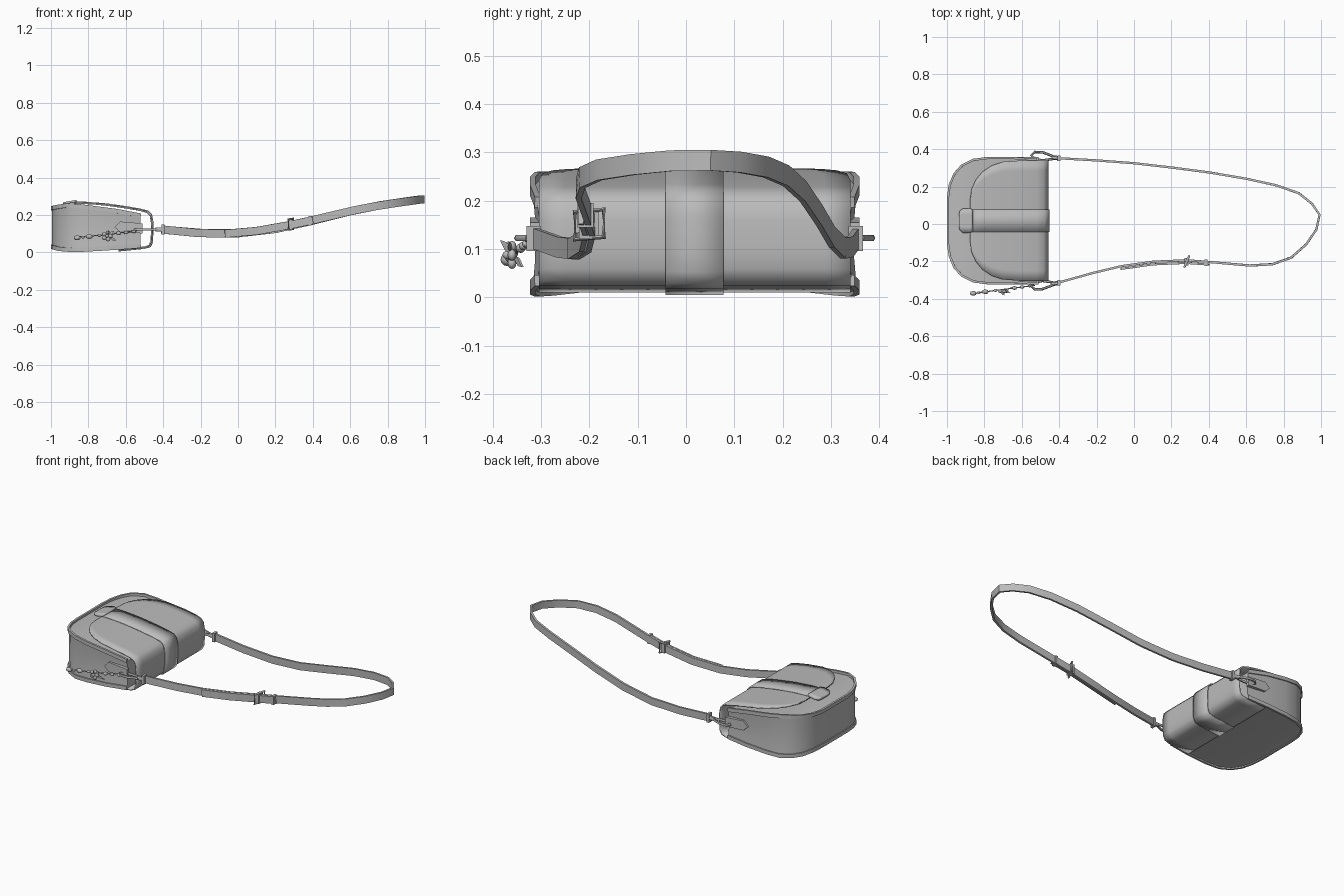
import bpy, bmesh, math
from mathutils import Vector

old = bpy.data.objects.get("Cube")
if old:
    bpy.data.objects.remove(old, do_unlink=True)

grey = bpy.data.materials.new("plain grey")
grey.use_nodes = True
grey.diffuse_color = (0.5, 0.5, 0.5, 1)
grey.node_tree.nodes["Principled BSDF"].inputs["Base Color"].default_value = (0.5, 0.5, 0.5, 1)
MID = 0.018  # the bag's own centre line in y


def finish(name, bm, angle=35):
    bmesh.ops.recalc_face_normals(bm, faces=bm.faces)
    mesh = bpy.data.meshes.new(name)
    bm.to_mesh(mesh)
    bm.free()
    ob = bpy.data.objects.new(name, mesh)
    bpy.context.collection.objects.link(ob)
    mesh.materials.append(grey)
    bpy.ops.object.select_all(action='DESELECT')
    ob.select_set(True)
    bpy.context.view_layer.objects.active = ob
    bpy.ops.object.shade_smooth_by_angle(angle=math.radians(angle))
    return ob


def loft(name, rings, closed=False, caps=True, wrap=True, angle=35):
    """Skin a list of point rings."""
    bm = bmesh.new()
    rows = [[bm.verts.new(p) for p in r] for r in rings]
    n = len(rows[0])
    for a, b in zip(rows, rows[1:] + (rows[:1] if closed else [])):
        for i in range(n if wrap else n - 1):
            j = (i + 1) % n
            bm.faces.new((a[i], a[j], b[j], b[i]))
    if caps and not closed:
        bm.faces.new(rows[0])
        bm.faces.new(rows[-1])
    return finish(name, bm, angle)


def ribbon(name, path, height, thick, closed=False):
    """Upright band along a path."""
    pts = [Vector(p) for p in path]
    rings = []
    for i, p in enumerate(pts):
        a = pts[i - 1] if i or closed else p
        b = pts[(i + 1) % len(pts)] if i < len(pts) - 1 or closed else p
        t = (b - a).normalized()
        side = t.cross(Vector((0, 0, 1))).normalized()
        up = side.cross(t) * height / 2
        side *= thick / 2
        rings.append([p + side + up, p - side + up, p - side - up, p + side - up])
    return loft(name, rings, closed)


def wire(name, path, radius, closed=False):
    """Round rod along a path."""
    pts = [Vector(p) for p in path]
    rings = []
    for i, p in enumerate(pts):
        a = pts[i - 1] if i or closed else p
        b = pts[(i + 1) % len(pts)] if i < len(pts) - 1 or closed else p
        t = (b - a).normalized()
        u = t.orthogonal() if abs(t.z) > 0.9 else t.cross(Vector((0, 0, 1)))
        u.normalize()
        v = t.cross(u)
        rings.append([p + (u * math.cos(k * math.pi / 3) + v * math.sin(k * math.pi / 3)) * radius
                      for k in range(6)])
    return loft(name, rings, closed, angle=60)


def box(name, centre, size):
    bm = bmesh.new()
    bmesh.ops.create_cube(bm, size=1)
    for v in bm.verts:
        v.co = Vector(centre) + Vector(a * b for a, b in zip(v.co, size))
    return finish(name, bm)


def bead(name, centre, size):
    bm = bmesh.new()
    bmesh.ops.create_uvsphere(bm, u_segments=8, v_segments=6, radius=1)
    for v in bm.verts:
        v.co = Vector(centre) + Vector(a * b for a, b in zip(v.co, size))
    return finish(name, bm, 60)


def sheet(name, rows, thick, columns=12):
    """Skin wrapped along an x,z profile; each row has its own half width."""
    rings = [[(x, MID + w * (2 * i / columns - 1), z) for i in range(columns + 1)]
             for x, z, w in rows]
    ob = loft(name, rings, caps=False, wrap=False, angle=50)
    mod = ob.modifiers.new("thickness", 'SOLIDIFY')
    mod.thickness = thick
    mod.offset = 0
    return ob


# Bag body: x, half width, bottom, top
STATIONS = [(-0.995, 0.12, 0.02, 0.243), (-0.985, 0.19, 0.016, 0.247), (-0.96, 0.25, 0.009, 0.252),
            (-0.92, 0.295, 0.004, 0.258), (-0.86, 0.325, 0.002, 0.257), (-0.78, 0.335, 0.006, 0.247),
            (-0.65, 0.335, 0.014, 0.23), (-0.52, 0.325, 0.024, 0.205)]
rings = []
for x, w, lo, hi in STATIONS:
    lo, hi = lo + 0.008, hi - 0.012
    half = [(w * 0.5, lo), (w, lo), (w * 0.985, lo + 0.3 * (hi - lo)),
            (w * 0.985, lo + 0.7 * (hi - lo)), (w, hi), (w * 0.5, hi)]
    rings.append([(x, MID + y, z) for y, z in half] + [(x, MID - y, z) for y, z in reversed(half)])
loft("bag_body", rings, angle=40)

# Raised edge around the front and back panels
for name, k, shift in (("front_rim", 3, -0.008), ("back_rim", 2, 0.011)):
    path = [(s[0], MID + s[1], s[k] + shift) for s in reversed(STATIONS)]
    path += [(s[0], MID - s[1], s[k] + shift) for s in STATIONS]
    ribbon(name, path, 0.022, 0.012)

# Flap wrapping from the front panel round the top of the bag to the back
WRAP = [(-0.6, 0.239), (-0.52, 0.225), (-0.485, 0.214), (-0.468, 0.195), (-0.462, 0.16), (-0.462, 0.1),
        (-0.464, 0.06), (-0.475, 0.037), (-0.5, 0.028), (-0.56, 0.022), (-0.64, 0.014)]
flap = [(-0.875, 0.262, 0.12), (-0.868, 0.263, 0.17), (-0.845, 0.263, 0.22), (-0.81, 0.262, 0.262),
        (-0.76, 0.259, 0.295), (-0.7, 0.253, 0.315)]
sheet("flap", flap + [(x, z, 0.322) for x, z in WRAP], 0.008)

# Central band over the flap, with its closing tab
band = [(-0.88, 0.268), (-0.81, 0.268), (-0.7, 0.259)]
band += [(x + (0.006 if x > -0.49 else 0), z + (0.006 if z > 0.1 else -0.006)) for x, z in WRAP]
sheet("centre_band", [(x, z, 0.06) for x, z in band], 0.006, 2)
tab = [(-0.935, 0.262, 0.035), (-0.93, 0.263, 0.052), (-0.915, 0.266, 0.065),
       (-0.875, 0.273, 0.065), (-0.862, 0.274, 0.058)]
sheet("closing_tab", tab, 0.012, 4)

# Fittings on both ends of the bag
for label, s in (("left", 1), ("right", -1)):
    def at(x, y, z):
        return (x, MID + s * y, z)
    patch = [(-0.66, 0.135), (-0.63, 0.165), (-0.51, 0.155), (-0.51, 0.102), (-0.63, 0.107)]
    loft(label + "_side_patch", [[at(x, y, z) for x, z in patch] for y in (0.322, 0.341)])
    ring = [(-0.55, 0.35), (-0.53, 0.367), (-0.49, 0.366), (-0.435, 0.345), (-0.435, 0.33),
            (-0.49, 0.322), (-0.53, 0.33)]
    wire(label + "_clasp", [at(x, y, 0.123) for x, y in ring], 0.007, True)
    wire(label + "_swivel", [at(-0.44, 0.338, 0.123), at(-0.395, 0.333, 0.122)], 0.012)
    box(label + "_strap_end", at(-0.4, 0.333, 0.122), (0.016, 0.03, 0.052))

# Shoulder strap
strap = [(-0.41, 0.352, 0.122), (-0.2, 0.34, 0.105), (0, 0.325, 0.102), (0.2, 0.302, 0.125),
         (0.4, 0.276, 0.17), (0.6, 0.242, 0.22), (0.76, 0.207, 0.252), (0.88, 0.165, 0.27),
         (0.95, 0.11, 0.28), (0.992, 0.05, 0.284), (0.975, -0.03, 0.283), (0.92, -0.11, 0.275),
         (0.84, -0.18, 0.264), (0.74, -0.215, 0.248), (0.62, -0.222, 0.225), (0.4, -0.203, 0.173),
         (0.28, -0.194, 0.147), (0.1, -0.202, 0.115), (-0.07, -0.226, 0.1), (-0.22, -0.262, 0.104),
         (-0.4, -0.312, 0.122)]
ribbon("shoulder_strap", strap, 0.043, 0.012)
overlap = [(x, y - 0.014, z) for x, y, z in strap[15:19]]
ribbon("strap_overlap", overlap, 0.042, 0.011)

# Buckle and keeper on the strap
wire("buckle_frame", [(0.27, -0.23, 0.12), (0.27, -0.23, 0.177), (0.295, -0.17, 0.182), (0.295, -0.17, 0.125)],
     0.006, True)
box("strap_keeper", (0.28, -0.201, 0.149), (0.022, 0.04, 0.056))
box("strap_loop", (0.385, -0.208, 0.17), (0.016, 0.034, 0.05))

# Hanging charm: chain, beads and a small flower with leaves
A, B = Vector((-0.53, -0.328, 0.12)), Vector((-0.87, -0.372, 0.083))
wire("charm_chain", [A, A.lerp(B, 0.5) - Vector((0, 0, 0.008)), B], 0.003)
for i, (t, r) in enumerate([(0.08, 0.008), (0.2, 0.009), (0.32, 0.01), (0.62, 0.008), (0.78, 0.013),
                            (0.88, 0.007), (0.97, 0.013)]):
    bead("charm_bead_%d" % i, A.lerp(B, t) - Vector((0, 0, 0.006)), (r * 1.4, r, r))
flower = Vector((-0.7, -0.36, 0.088))
for i in range(5):
    a = i * math.tau / 5
    bead("flower_petal_%d" % i, flower + Vector((math.cos(a), 0, math.sin(a))) * 0.018,
         (0.012, 0.009, 0.012))
bead("flower_centre", flower - Vector((0, 0.008, 0)), (0.009, 0.012, 0.009))
for i, (dx, dy, dz) in enumerate([(0.04, -0.01, 0.028), (0.05, 0.02, -0.025), (0.01, -0.025, 0.03)]):
    tip = flower + Vector((dx, dy, dz))
    mid = flower.lerp(tip, 0.6)
    loft("charm_leaf_%d" % i, [[flower, mid + Vector((0, 0, 0.008)), tip, mid - Vector((0, 0, 0.008))],
                               [p + Vector((0, 0.004, 0)) for p in
                                (flower, mid + Vector((0, 0, 0.008)), tip, mid - Vector((0, 0, 0.008)))]])
